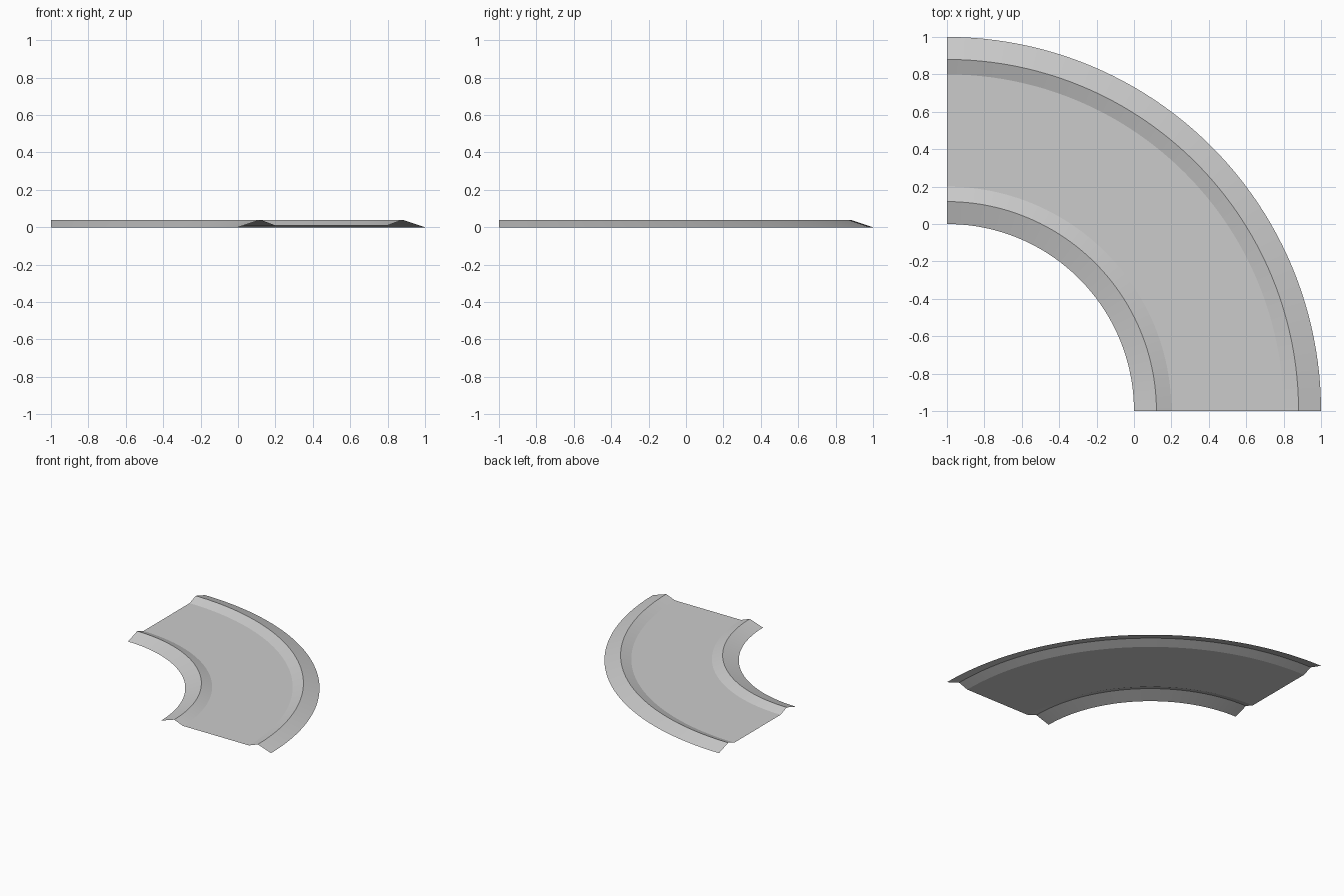
import bpy, bmesh, math
from mathutils import Matrix

if "Cube" in bpy.data.objects:
    bpy.data.objects.remove(bpy.data.objects["Cube"])

# cross-section of the curved track: radius from the corner, height
PROFILE = [(1.0, 0.0), (1.12, 0.04), (1.2, 0.01), (1.8, 0.01), (1.88, 0.04), (2.0, 0.0)]
STEPS = 48

grey = bpy.data.materials.new("light grey")
grey.diffuse_color = (0.6, 0.6, 0.6, 1)
grey.use_nodes = True
grey.node_tree.nodes["Principled BSDF"].inputs["Base Color"].default_value = grey.diffuse_color

# open sheet: sweep the profile a quarter turn about the corner (-1, -1)
bm = bmesh.new()
verts = [bm.verts.new((r - 1, -1, z)) for r, z in PROFILE]
edges = [bm.edges.new(pair) for pair in zip(verts, verts[1:])]
bmesh.ops.spin(bm, geom=verts + edges, cent=(-1, -1, 0), axis=(0, 0, 1),
               angle=math.pi / 2, steps=STEPS)
bm.normal_update()
for f in bm.faces:
    if f.normal.z < 0:
        f.normal_flip()

mesh = bpy.data.meshes.new("curved_track")
bm.to_mesh(mesh)
bm.free()
mesh.materials.append(grey)
track = bpy.data.objects.new("curved_track", mesh)
bpy.context.collection.objects.link(track)

# smooth along the curve, sharp at the kerb creases
bpy.context.view_layer.objects.active = track
track.select_set(True)
bpy.ops.object.shade_smooth_by_angle(angle=math.radians(12))
